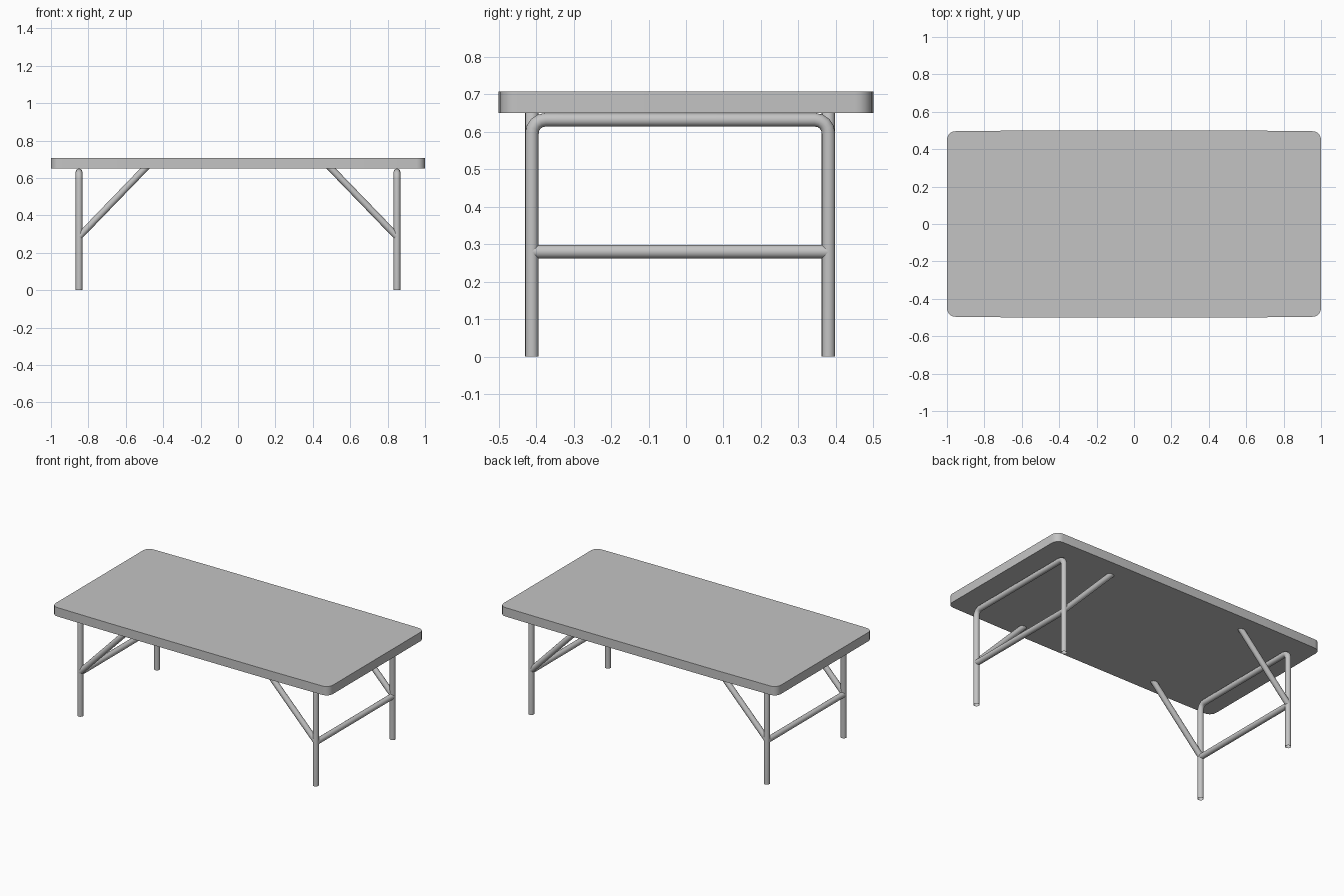
import bpy, bmesh, math

cube = bpy.data.objects.get("Cube")
if cube:
    bpy.data.objects.remove(cube, do_unlink=True)

TOP_LOW, TOP_HIGH = 0.65, 0.708
LEG_X, LEG_FRONT, LEG_BACK = 0.85, -0.411, 0.38
TUBE = 0.018

grey = bpy.data.materials.new("plain_grey")
grey.use_nodes = True
grey.diffuse_color = (0.55, 0.55, 0.55, 1)
grey.node_tree.nodes["Principled BSDF"].inputs["Base Color"].default_value = (0.55, 0.55, 0.55, 1)


def finish(obj):
    obj.data.materials.append(grey)
    bpy.ops.object.select_all(action="DESELECT")
    obj.select_set(True)
    bpy.context.view_layer.objects.active = obj
    if obj.type == "CURVE":
        bpy.ops.object.convert(target="MESH")
    bpy.ops.object.shade_smooth_by_angle(angle=math.radians(40))


def tube(name, points):
    """Open-ended round tube along a path."""
    curve = bpy.data.curves.new(name, "CURVE")
    curve.dimensions = "3D"
    curve.bevel_depth = TUBE
    curve.bevel_resolution = 6
    curve.use_fill_caps = False
    spline = curve.splines.new("POLY")
    spline.points.add(len(points) - 1)
    for p, co in zip(spline.points, points):
        p.co = (*co, 1)
    obj = bpy.data.objects.new(name, curve)
    bpy.context.collection.objects.link(obj)
    finish(obj)


def arc(cx, cy, radius, start, steps):
    """Quarter circle, counter-clockwise from the start angle in degrees."""
    angles = [math.radians(start + 90 * i / steps) for i in range(steps + 1)]
    return [(cx + radius * math.cos(a), cy + radius * math.sin(a)) for a in angles]


# Tabletop: rounded corners and very slightly bowed long sides
r, half_y = 0.045, 0.496
outline = []
for sx, sy, start in ((1, 1, 0), (-1, 1, 90), (-1, -1, 180), (1, -1, 270)):
    outline += arc(sx * (1 - r), sy * (half_y - r), r, start, 5)
    if start in (0, 180):
        outline += [(sx * 0.58, sy * 0.5), (-sx * 0.58, sy * 0.5)]
bm = bmesh.new()
face = bm.faces.new([bm.verts.new((x, y, TOP_LOW)) for x, y in outline])
extruded = bmesh.ops.extrude_face_region(bm, geom=[face], use_keep_orig=True)
bmesh.ops.translate(bm, vec=(0, 0, TOP_HIGH - TOP_LOW),
                    verts=[g for g in extruded["geom"] if isinstance(g, bmesh.types.BMVert)])
bmesh.ops.recalc_face_normals(bm, faces=bm.faces)
mesh = bpy.data.meshes.new("tabletop")
bm.to_mesh(mesh)
bm.free()
tabletop = bpy.data.objects.new("tabletop", mesh)
bpy.context.collection.objects.link(tabletop)
finish(tabletop)

# Leg frames: bent hoop, crossbar and two diagonal braces at each end
bend = 0.036
rail_z = TOP_LOW - TUBE
for side, sx in (("left", 1), ("right", -1)):
    x = sx * LEG_X
    hoop = [(LEG_BACK, 0)]
    hoop += arc(LEG_BACK - bend, rail_z - bend, bend, 0, 4)
    hoop += arc(LEG_FRONT + bend, rail_z - bend, bend, 90, 4)
    hoop += [(LEG_FRONT, 0)]
    tube(side + "_leg_hoop", [(x, y, z) for y, z in hoop])
    tube(side + "_crossbar", [(x, LEG_FRONT, 0.28), (x, LEG_BACK, 0.28)])
    for end, y in (("front", LEG_FRONT), ("back", LEG_BACK)):
        tube(f"{side}_{end}_brace", [(x, y, 0.286), (sx * 0.477, y, 0.672)])
